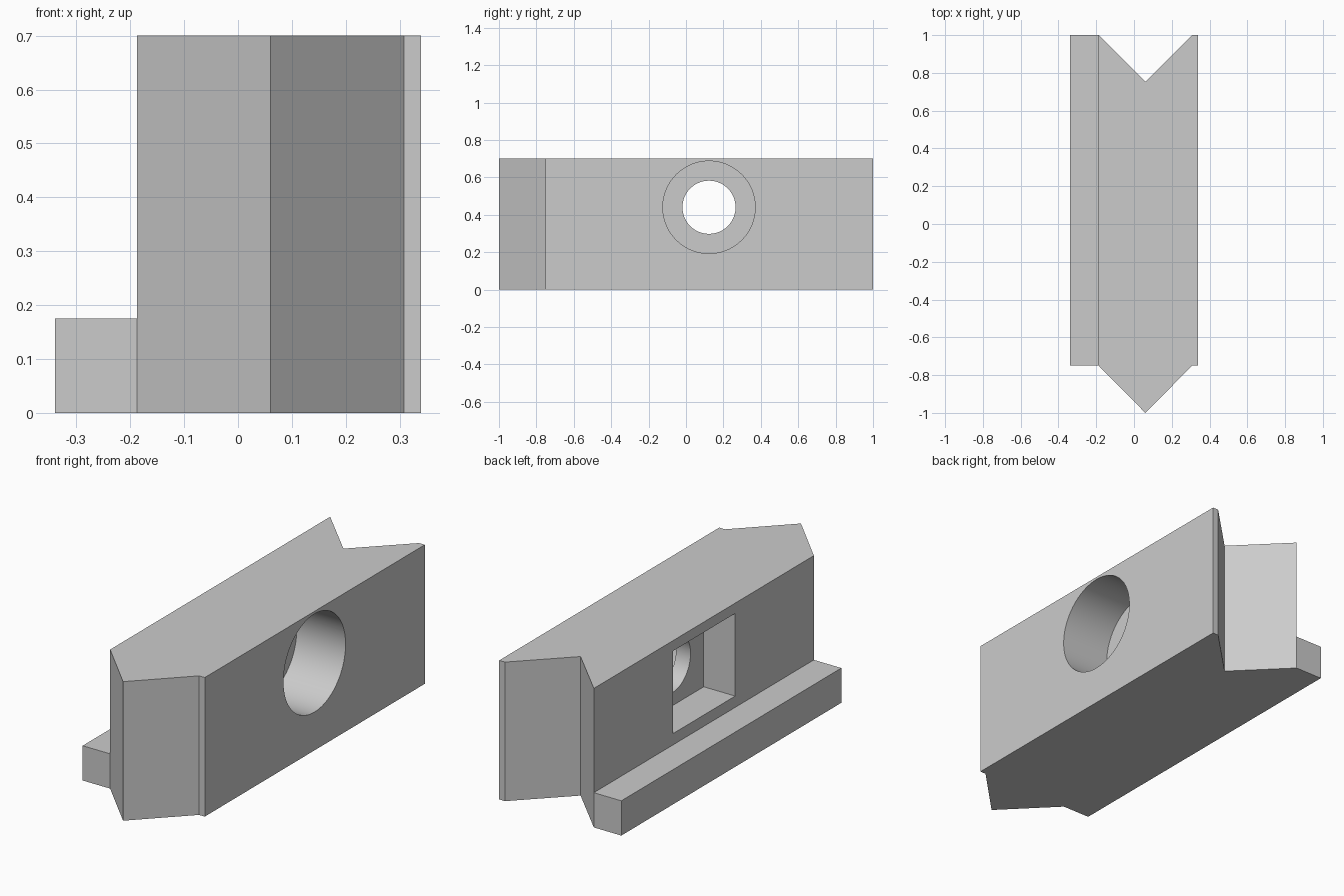
import bpy, bmesh, math
from mathutils import Matrix

if "Cube" in bpy.data.objects:
    bpy.data.objects.remove(bpy.data.objects["Cube"])

grey = bpy.data.materials.new("plain grey")
grey.diffuse_color = (0.6, 0.6, 0.6, 1)
grey.use_nodes = True
grey.node_tree.nodes["Principled BSDF"].inputs["Base Color"].default_value = grey.diffuse_color

HOLE_Y, HOLE_Z = 0.123, 0.44
LEFT, RIGHT, HEIGHT = -0.187, 0.34, 0.70


def add_object(name, bm):
    bmesh.ops.recalc_face_normals(bm, faces=bm.faces)
    mesh = bpy.data.meshes.new(name)
    bm.to_mesh(mesh)
    bm.free()
    mesh.materials.append(grey)
    obj = bpy.data.objects.new(name, mesh)
    bpy.context.collection.objects.link(obj)
    return obj


def extrude_up(name, outline, height):
    bm = bmesh.new()
    face = bm.faces.new([bm.verts.new((x, y, 0)) for x, y in outline])
    top = bmesh.ops.extrude_face_region(bm, geom=[face])["geom"]
    verts = [v for v in top if isinstance(v, bmesh.types.BMVert)]
    bmesh.ops.translate(bm, verts=verts, vec=(0, 0, height))
    return add_object(name, bm)


def box(name, x0, x1, y0, y1, z0, z1):
    obj = extrude_up(name, [(x0, y0), (x1, y0), (x1, y1), (x0, y1)], z1 - z0)
    obj.data.transform(Matrix.Translation((0, 0, z0)))
    return obj


def x_cylinder(name, x0, x1, radius):
    bm = bmesh.new()
    place = Matrix.Translation(((x0 + x1) / 2, HOLE_Y, HOLE_Z)) @ Matrix.Rotation(math.pi / 2, 4, "Y")
    bmesh.ops.create_cone(bm, cap_ends=True, segments=96, radius1=radius,
                          radius2=radius, depth=x1 - x0, matrix=place)
    return add_object(name, bm)


# main block: pointed front, matching V notch at the back
outline = [(LEFT, 1), (LEFT, -0.75), (0.06, -1), (0.308, -0.75),
           (RIGHT, -0.75), (RIGHT, 1), (0.308, 1), (0.06, 0.753)]
block = extrude_up("block", outline, HEIGHT)

# low rail along the left foot
box("rail", -0.34, LEFT, -0.75, 1, 0, 0.175)

# counterbore from the right, rectangular pocket from the left, bolt hole between
cutters = [
    x_cylinder("counterbore_cutter", 0.068, RIGHT + 0.1, 0.247),
    box("pocket_cutter", LEFT - 0.1, -0.012, HOLE_Y - 0.247, HOLE_Y + 0.247,
        HOLE_Z - 0.208, HOLE_Z + 0.208),
    x_cylinder("bolt_hole_cutter", -0.1, 0.2, 0.142),
]
bpy.context.view_layer.objects.active = block
block.select_set(True)
for cutter in cutters:
    cutter.hide_render = True
    mod = block.modifiers.new(cutter.name, "BOOLEAN")
    mod.operation = "DIFFERENCE"
    mod.solver = "EXACT"
    mod.object = cutter
    bpy.ops.object.modifier_apply(modifier=mod.name)
    bpy.data.objects.remove(cutter)

bpy.ops.object.shade_smooth_by_angle(angle=math.radians(30))
